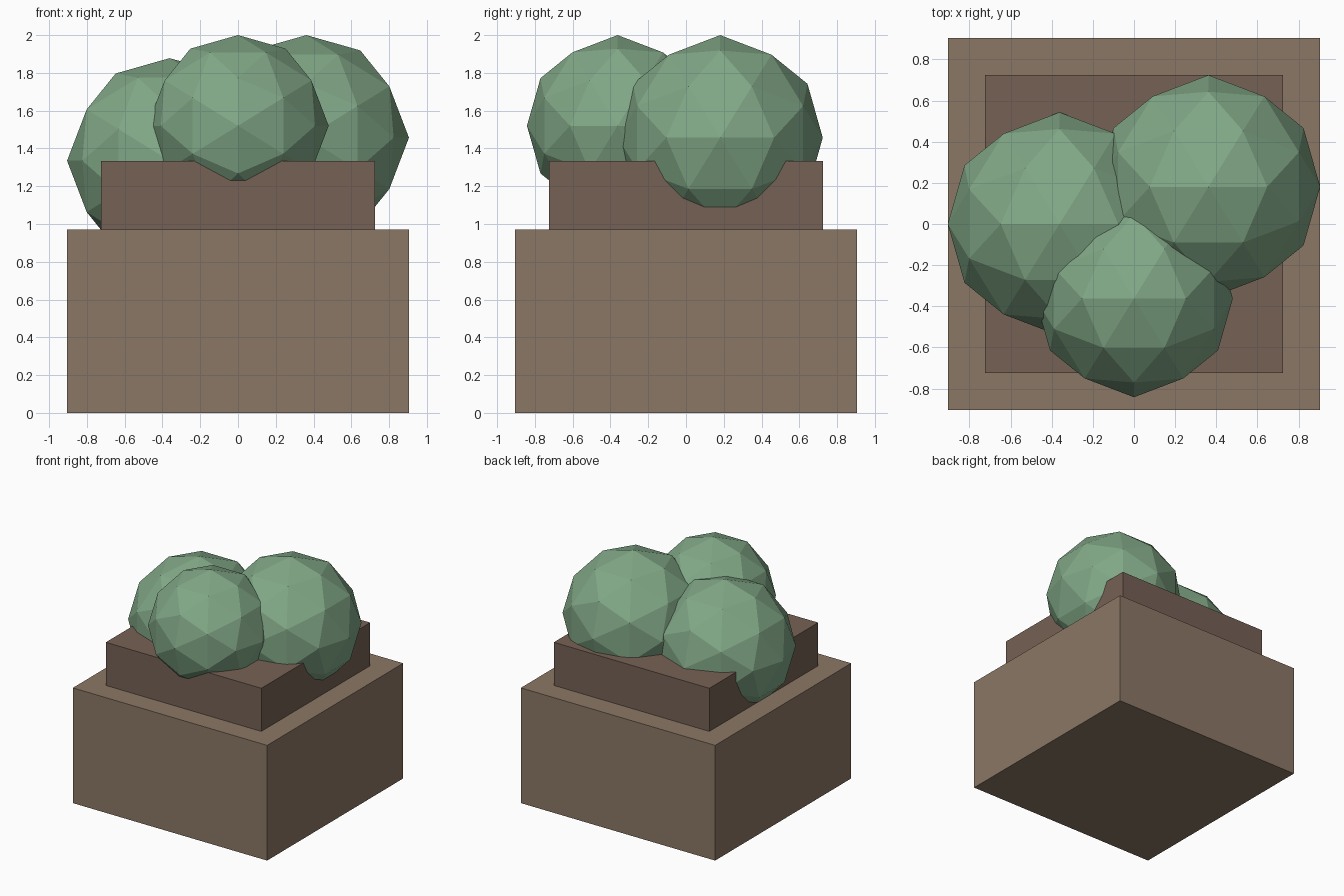
import bpy, bmesh
from itertools import product
from mathutils import Vector

if "Cube" in bpy.data.objects:
    bpy.data.objects.remove(bpy.data.objects["Cube"])


def material(name, rgb):
    mat = bpy.data.materials.new(name)
    mat.diffuse_color = (*rgb, 1)
    mat.use_nodes = True
    mat.node_tree.nodes["Principled BSDF"].inputs["Base Color"].default_value = mat.diffuse_color
    return mat


def finish(name, bm, mat):
    bmesh.ops.recalc_face_normals(bm, faces=bm.faces)
    mesh = bpy.data.meshes.new(name)
    bm.to_mesh(mesh)
    bm.free()
    mesh.materials.append(mat)
    obj = bpy.data.objects.new(name, mesh)
    bpy.context.collection.objects.link(obj)
    return obj


def box(name, half, z0, z1, mat):
    bm = bmesh.new()
    bmesh.ops.create_cube(bm, size=1)
    bmesh.ops.scale(bm, vec=(2 * half, 2 * half, z1 - z0), verts=bm.verts)
    bmesh.ops.translate(bm, vec=(0, 0, (z0 + z1) / 2), verts=bm.verts)
    return finish(name, bm, mat)


def ball(name, center, radius, mat):
    # Axis-aligned icosahedron, each face split in four and pushed to the sphere
    phi = (1 + 5 ** 0.5) / 2
    corners = []
    for a, b in product((-1, 1), (-phi, phi)):
        corners += [Vector((a, 0, b)), Vector((0, b, a)), Vector((b, a, 0))]
    points = list(corners)
    for i, p in enumerate(corners):
        points += [p + q for q in corners[i + 1:] if (p - q).length < 2.1]
    bm = bmesh.new()
    for p in points:
        bm.verts.new(Vector(center) + p.normalized() * radius)
    bmesh.ops.convex_hull(bm, input=bm.verts)
    return finish(name, bm, mat)


wood = material("planter_brown", (0.26, 0.185, 0.13))
soil = material("soil_brown", (0.18, 0.12, 0.09))
leaf = material("leaf_green", (0.22, 0.39, 0.24))

# Planter block and soil block
box("planter", 0.905, 0, 0.97, wood)
box("soil", 0.724, 0.97, 1.333, soil)

# Three faceted bushes
ball("left_bush", (-0.362, 0, 1.335), 0.543, leaf)
ball("right_bush", (0.362, 0.181, 1.457), 0.543, leaf)
ball("front_bush", (0, -0.362, 1.52), 0.48, leaf)
